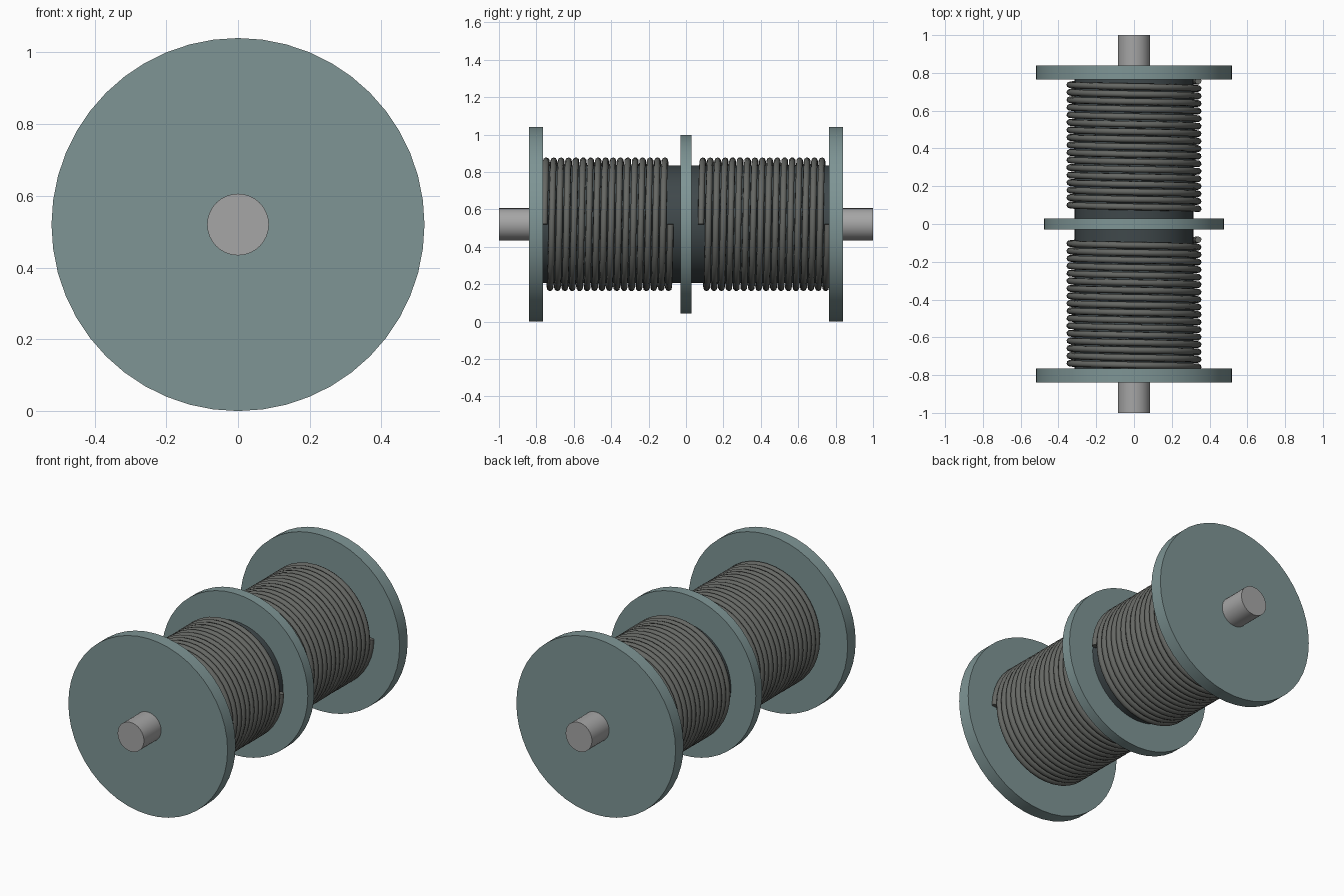
import bpy, math

if "Cube" in bpy.data.objects:
    bpy.data.objects.remove(bpy.data.objects["Cube"])

AXIS_Z = 0.52


def material(name, rgb):
    m = bpy.data.materials.new(name)
    m.diffuse_color = (*rgb, 1)
    m.use_nodes = True
    m.node_tree.nodes["Principled BSDF"].inputs["Base Color"].default_value = m.diffuse_color
    return m


TEAL = material("painted_steel", (0.21, 0.30, 0.30))
STEEL = material("bare_steel", (0.38, 0.38, 0.38))
DARK = material("dark_steel", (0.05, 0.065, 0.07))
ROPE = material("wire_rope", (0.13, 0.135, 0.125))


def cylinder(name, radius, y0, y1, mat, sides=48):
    bpy.ops.mesh.primitive_cylinder_add(
        vertices=sides, radius=radius, depth=y1 - y0,
        location=(0, (y0 + y1) / 2, AXIS_Z), rotation=(math.pi / 2, 0, 0))
    ob = bpy.context.object
    ob.name = name
    ob.data.materials.append(mat)
    bpy.ops.object.shade_smooth_by_angle(angle=math.radians(30))


def coil(name, y0, y1, turns=17, radius=0.34, thick=0.0175, steps=40):
    curve = bpy.data.curves.new(name, 'CURVE')
    curve.dimensions = '3D'
    curve.bevel_depth = thick
    curve.bevel_resolution = 2
    curve.use_fill_caps = True
    spline = curve.splines.new('POLY')
    n = turns * steps
    spline.points.add(n)
    for i, p in enumerate(spline.points):
        a = 2 * math.pi * i / steps
        p.co = (radius * math.cos(a), y0 + (y1 - y0) * i / n,
                AXIS_Z + radius * math.sin(a), 1)
    curve.materials.append(ROPE)
    ob = bpy.data.objects.new(name, curve)
    bpy.context.collection.objects.link(ob)
    bpy.ops.object.select_all(action='DESELECT')
    ob.select_set(True)
    bpy.context.view_layer.objects.active = ob
    bpy.ops.object.convert(target='MESH')
    bpy.ops.object.shade_smooth_by_angle(angle=math.radians(60))


# Winding drum and centre divider
cylinder("drum", 0.315, -0.77, 0.77, DARK)
cylinder("centre_divider", 0.477, -0.03, 0.03, TEAL)

# End flanges and the shaft stubs beyond them
for side, s in (("front", -1), ("back", 1)):
    flange = sorted((s * 0.765, s * 0.84))
    stub = sorted((s * 0.80, s * 1.0))
    cylinder(side + "_flange", 0.52, *flange, TEAL)
    cylinder(side + "_shaft", 0.086, *stub, STEEL, 32)

# Rope windings, both wound the same way
coil("front_rope", -0.757, -0.083)
coil("back_rope", 0.08, 0.757)
